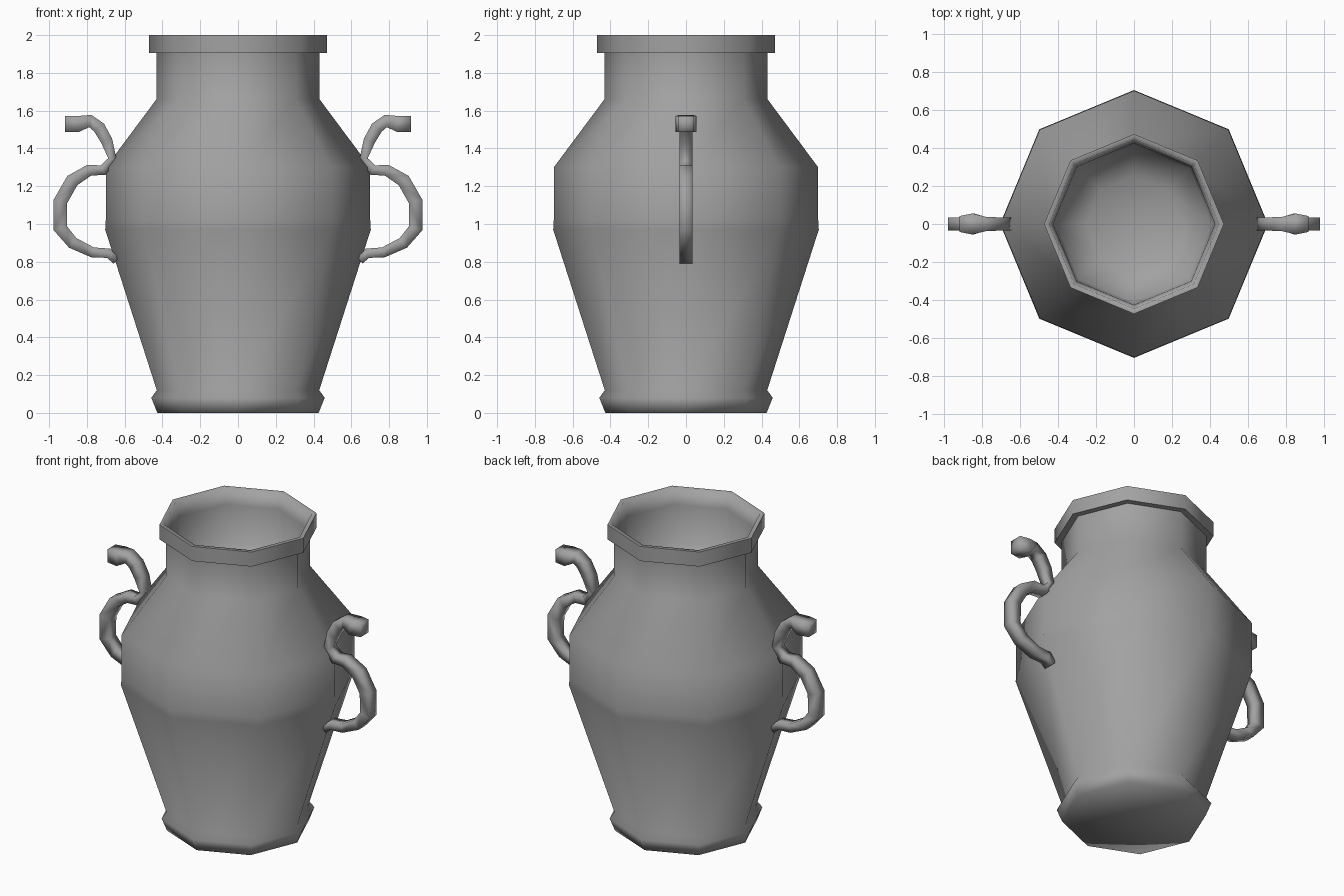
import bpy, bmesh, math
from mathutils import Vector

cube = bpy.data.objects.get("Cube")
if cube:
    bpy.data.objects.remove(cube, do_unlink=True)

clay = bpy.data.materials.new("grey_clay")
clay.use_nodes = True
GREY = (0.36, 0.36, 0.36, 1)
clay.diffuse_color = GREY
clay.node_tree.nodes["Principled BSDF"].inputs["Base Color"].default_value = GREY


def skin(name, rings, angle):
    """Bridge equal-sized rings of points, cap both ends and shade smooth."""
    bm = bmesh.new()
    loops = [[bm.verts.new(p) for p in ring] for ring in rings]
    n = len(loops[0])
    for a, b in zip(loops, loops[1:]):
        for i in range(n):
            j = (i + 1) % n
            bm.faces.new((a[i], a[j], b[j], b[i]))
    for end in (loops[0], loops[-1]):
        bmesh.ops.poke(bm, faces=[bm.faces.new(end)])
    bmesh.ops.recalc_face_normals(bm, faces=bm.faces)
    mesh = bpy.data.meshes.new(name)
    bm.to_mesh(mesh)
    bm.free()
    mesh.materials.append(clay)
    obj = bpy.data.objects.new(name, mesh)
    bpy.context.collection.objects.link(obj)
    bpy.ops.object.select_all(action='DESELECT')
    obj.select_set(True)
    bpy.context.view_layer.objects.active = obj
    bpy.ops.object.shade_smooth_by_angle(angle=math.radians(angle))
    return obj


# Vase body: eight-sided lathe from foot to rim, then down the inside
SIDES = 8
profile = [(0.427, 0), (0.459, 0.08), (0.43, 0.12), (0.703, 0.97), (0.70, 1.02),
           (0.70, 1.30), (0.432, 1.66), (0.432, 1.905), (0.472, 1.905),
           (0.472, 2.0), (0.445, 2.0), (0.425, 1.9), (0.41, 1.66), (0.25, 1.56)]
turns = [math.tau * i / SIDES for i in range(SIDES)]
skin("vase_body",
     [[(r * math.cos(t), r * math.sin(t), z) for t in turns] for r, z in profile], 80)

# Serpent handles: square tube along x, z with in-plane and sideways half widths
path = [(0.645, 0.805, 0.02, 0.035), (0.685, 0.845, 0.026, 0.035),
        (0.77, 0.85, 0.027, 0.035), (0.875, 0.90, 0.032, 0.035),
        (0.94, 0.977, 0.037, 0.035), (0.94, 1.12, 0.037, 0.035),
        (0.877, 1.23, 0.036, 0.035), (0.787, 1.285, 0.03, 0.035),
        (0.715, 1.285, 0.028, 0.035), (0.665, 1.345, 0.022, 0.035),
        (0.695, 1.44, 0.031, 0.035), (0.735, 1.51, 0.033, 0.035),
        (0.782, 1.545, 0.033, 0.037), (0.845, 1.53, 0.042, 0.055),
        (0.915, 1.53, 0.042, 0.042)]


def handle(name, side):
    pts = [Vector((x, 0, z)) for x, z, _, _ in path]
    rings = []
    for i, (_, _, thick, wide) in enumerate(path):
        before, after = pts[max(i - 1, 0)], pts[min(i + 1, len(pts) - 1)]
        along = (after - before).normalized()
        out = Vector((along.z, 0, -along.x)) * thick
        ring = []
        for u, v in ((1, 1), (1, -1), (-1, -1), (-1, 1)):
            p = pts[i] + out * u
            ring.append((p.x * side, wide * v, p.z))
        rings.append(ring)
    return skin(name, rings, 95)


handle("left_handle", 1)
handle("right_handle", -1)
